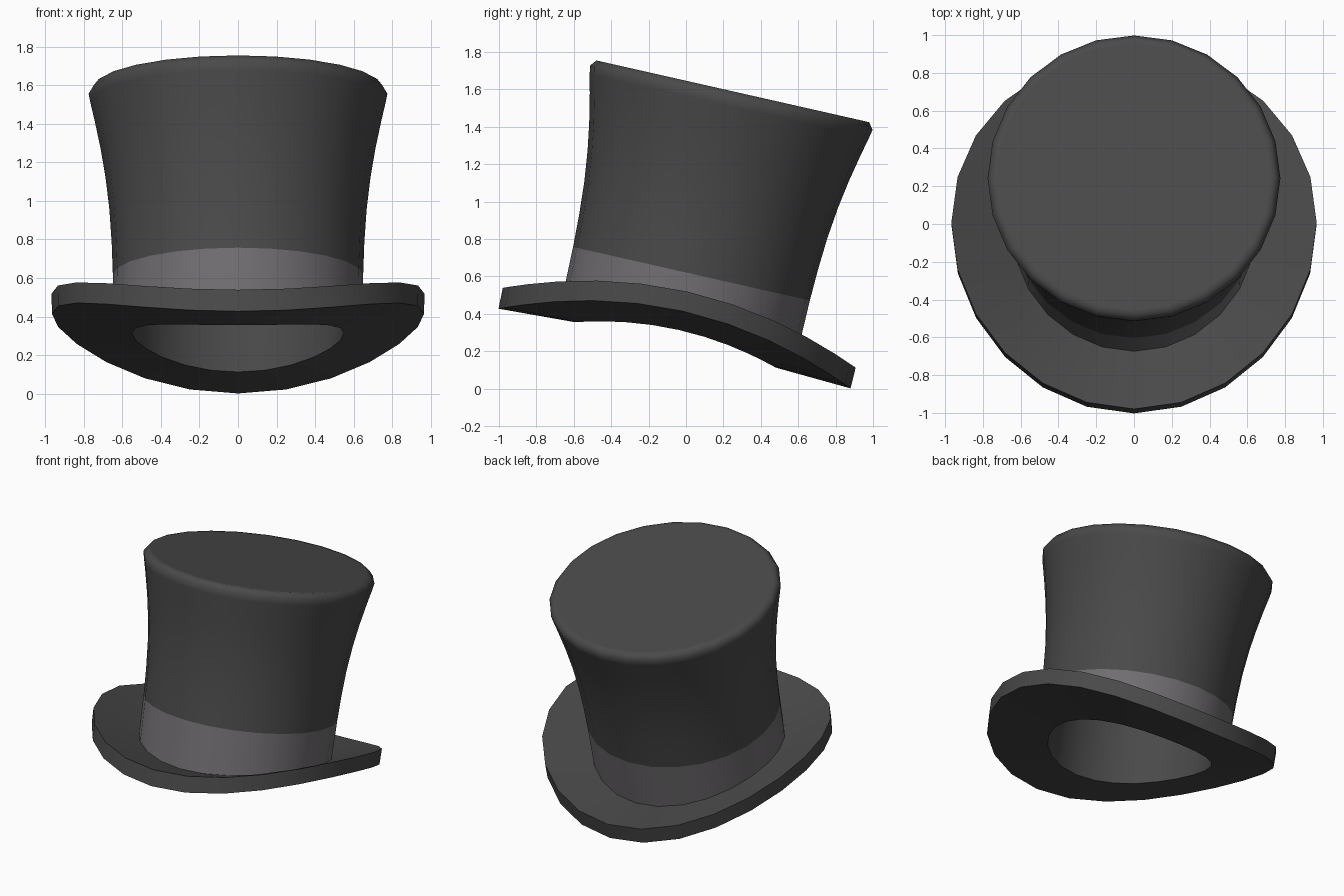
import bpy, bmesh, math
from mathutils import Vector, Matrix

if "Cube" in bpy.data.objects:
    bpy.data.objects.remove(bpy.data.objects["Cube"])

N = 24
TILT = Matrix.Translation((0, -0.015, 0.419)) @ Matrix.Rotation(-math.radians(12.75), 4, 'X')


def material(name, c):
    m = bpy.data.materials.new(name)
    m.diffuse_color = (*c, 1)
    m.use_nodes = True
    m.node_tree.nodes["Principled BSDF"].inputs["Base Color"].default_value = m.diffuse_color
    return m


felt = material("dark_grey_felt", (0.068, 0.068, 0.068))
ribbon = material("grey_ribbon", (0.165, 0.155, 0.165))


def lathe(name, profile, mat, cap_first=False, cap_last=False):
    """Revolve (radius, height, droop) rings; droop lowers the front and back."""
    bm = bmesh.new()
    rings = []
    for r, h, k in profile:
        ring = []
        for i in range(N):
            a = 2 * math.pi * i / N
            p = Vector((r * math.cos(a), r * math.sin(a), h - k * math.sin(a) ** 2))
            ring.append(bm.verts.new(TILT @ p))
        rings.append(ring)
    for a, b in zip(rings, rings[1:]):
        for i in range(N):
            j = (i + 1) % N
            bm.faces.new((a[i], b[i], b[j], a[j]))
    # caps are triangle fans about a centre point
    for use, ring, h, flip in ((cap_first, rings[0], profile[0][1], False),
                               (cap_last, rings[-1], profile[-1][1], True)):
        if use:
            c = bm.verts.new(TILT @ Vector((0, 0, h)))
            for i in range(N):
                f = bm.faces.new((c, ring[i], ring[(i + 1) % N]))
                if flip:
                    f.normal_flip()
    me = bpy.data.meshes.new(name)
    bm.to_mesh(me)
    bm.free()
    me.materials.append(mat)
    ob = bpy.data.objects.new(name, me)
    bpy.context.collection.objects.link(ob)
    bpy.ops.object.select_all(action='DESELECT')
    ob.select_set(True)
    bpy.context.view_layer.objects.active = ob
    bpy.ops.object.shade_smooth_by_angle(angle=math.radians(62))
    return ob


# flared crown with a small chamfer round the flat top
lathe("crown", [(0.72, 1.2, 0), (0.747, 1.2, 0), (0.775, 1.165, 0), (0.766, 1.12, 0),
                (0.743, 1.02, 0), (0.712, 0.87, 0), (0.687, 0.72, 0), (0.667, 0.55, 0),
                (0.655, 0.37, 0), (0.649, 0.2, 0)],
      felt, cap_first=True)

# ribbon band, its lower edge following the bent brim
lathe("hat_band", [(0.649, 0.2, 0), (0.645, -0.045, 0.09)], ribbon)

# bent, dished brim: top, rim and underside
lathe("brim", [(0.645, -0.045, 0.09), (0.967, 0.102, 0.198),
               (0.965, -0.005, 0.205), (0.55, -0.108, 0.082)], felt)

# hollow inside of the crown
lathe("lining", [(0.55, -0.108, 0.082), (0.55, 0.2, 0), (0.56, 0.45, 0),
                 (0.59, 0.72, 0), (0.655, 1.09, 0)], felt, cap_last=True)
